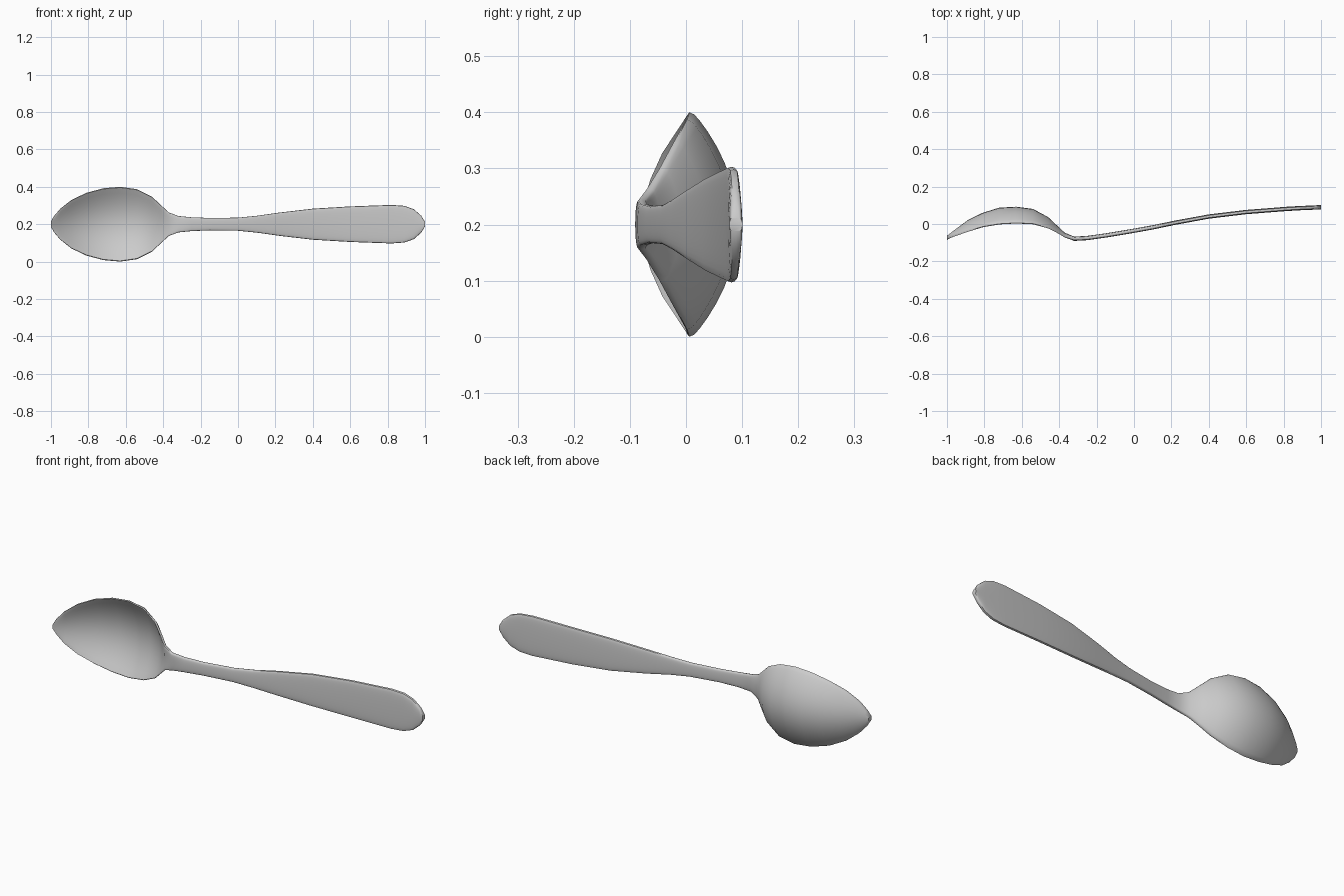
import bpy, bmesh, math

if "Cube" in bpy.data.objects:
    bpy.data.objects.remove(bpy.data.objects["Cube"])

# Stations along the spoon: x, half width, edge y, bowl depth
STATIONS = [
    (-1.0, .014, -.075, 0), (-.985, .042, -.069, .006), (-.95, .083, -.058, .022),
    (-.89, .130, -.038, .046), (-.81, .168, -.014, .062), (-.72, .192, .001, .075),
    (-.63, .200, .006, .075), (-.54, .187, .002, .067), (-.46, .147, -.019, .045),
    (-.41, .100, -.043, .022), (-.37, .063, -.065, .007), (-.32, .044, -.079, 0),
    (-.25, .037, -.075, 0), (-.15, .033, -.061, 0), (0, .035, -.036, 0),
    (.1, .045, -.018, 0), (.22, .062, .007, 0), (.4, .083, .040, 0),
    (.6, .095, .064, 0), (.82, .103, .081, 0), (.89, .098, .085, 0),
    (.94, .080, .087, 0), (.98, .045, .089, 0), (1.0, .012, .089, 0),
]
N, THICK, MID_Z = 32, .023, .2

# One closed skin: flattened rounded sections, dished where the bowl is
bm = bmesh.new()
rings = []
for x, w, y, depth in STATIONS:
    ring = []
    for i in range(N):
        a = 2 * math.pi * i / N
        t, s = math.cos(a), math.sin(a)
        side = math.copysign(abs(s) ** .4, s) if abs(s) > 1e-6 else 0
        ring.append(bm.verts.new((x, y + depth * (1 - t * t) + side * THICK / 2,
                                  MID_Z + w * t)))
    rings.append(ring)
for r, q in zip(rings, rings[1:]):
    for i in range(N):
        j = (i + 1) % N
        bm.faces.new((r[i], r[j], q[j], q[i]))
# Blunt tips
bm.faces.new(rings[0])
bm.faces.new(rings[-1])
bmesh.ops.recalc_face_normals(bm, faces=bm.faces)

mesh = bpy.data.meshes.new("spoon")
bm.to_mesh(mesh)
bm.free()
spoon = bpy.data.objects.new("spoon", mesh)
bpy.context.collection.objects.link(spoon)
bpy.context.view_layer.objects.active = spoon
spoon.select_set(True)
bpy.ops.object.shade_smooth_by_angle(angle=math.radians(45))
